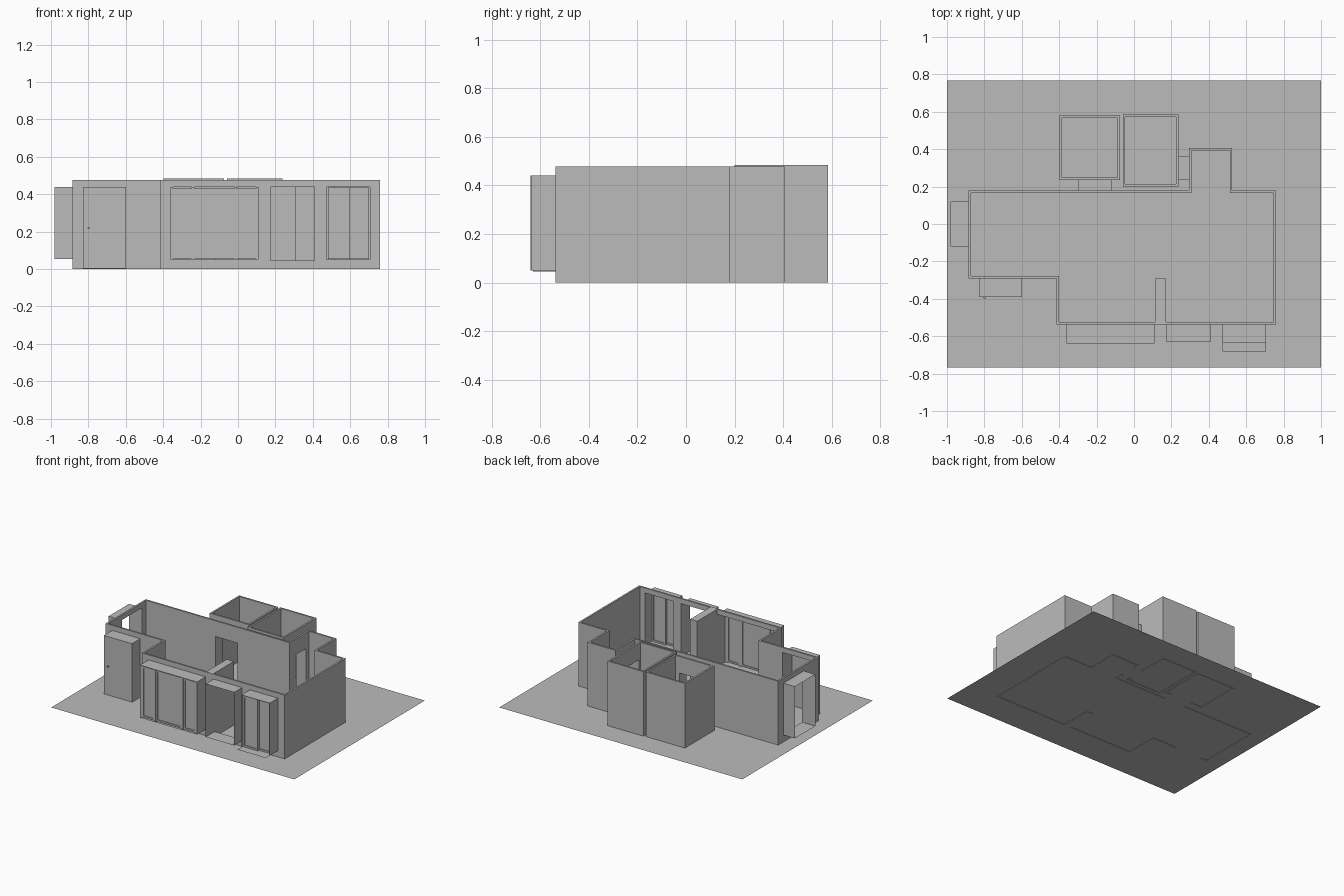
import bpy, bmesh
from mathutils import Vector

if "Cube" in bpy.data.objects:
    bpy.data.objects.remove(bpy.data.objects["Cube"])

grey = bpy.data.materials.new("plain_grey")
grey.diffuse_color = (0.5, 0.5, 0.5, 1)
grey.use_nodes = True
grey.node_tree.nodes["Principled BSDF"].inputs["Base Color"].default_value = grey.diffuse_color


def finish(bm, name):
    bmesh.ops.recalc_face_normals(bm, faces=bm.faces)
    me = bpy.data.meshes.new(name)
    bm.to_mesh(me)
    bm.free()
    me.materials.append(grey)
    ob = bpy.data.objects.new(name, me)
    bpy.context.collection.objects.link(ob)
    return ob


def add_box(bm, x0, x1, y0, y1, z0, z1):
    r = bmesh.ops.create_cube(bm, size=1)
    for v in r["verts"]:
        v.co = Vector(((x0 + x1) / 2 + v.co.x * (x1 - x0),
                       (y0 + y1) / 2 + v.co.y * (y1 - y0),
                       (z0 + z1) / 2 + v.co.z * (z1 - z0)))
    return r["verts"]


def boxes(name, *dims):
    bm = bmesh.new()
    for d in dims:
        add_box(bm, *d)
    return finish(bm, name)


def tube(name, x0, x1, y0, y1, z0, z1, axis):
    """Thin opening lining, open at both ends along the axis."""
    bm = bmesh.new()
    add_box(bm, x0, x1, y0, y1, z0, z1)
    bm.normal_update()
    ends = [f for f in bm.faces if abs(f.normal[axis]) > 0.9]
    bmesh.ops.delete(bm, geom=ends, context='FACES_ONLY')
    return finish(bm, name)


def room(name, pts, t, h, holes):
    """Hollow walls on a counter-clockwise right-angled outline, with openings cut."""
    n = len(pts)
    inner = []
    for i in range(n):
        p, a, b = Vector(pts[i]), Vector(pts[i - 1]), Vector(pts[(i + 1) % n])
        d1, d2 = (p - a).normalized(), (b - p).normalized()
        inner.append(p + t * (Vector((-d1.y, d1.x)) + Vector((-d2.y, d2.x))))
    bm = bmesh.new()
    vs = [[bm.verts.new((p[0], p[1], z)) for p in loop]
          for z in (0, h) for loop in (pts, inner)]
    ob, ib, ot, it = vs
    for i in range(n):
        j = (i + 1) % n
        for a, b in ((ob, ot), (ot, it), (it, ib), (ib, ob)):
            bm.faces.new((a[i], a[j], b[j], b[i]))
    wall = finish(bm, name)
    for d in holes:
        cutter = boxes("opening_cutter", d)
        m = wall.modifiers.new("opening", 'BOOLEAN')
        m.operation, m.solver, m.object = 'DIFFERENCE', 'EXACT', cutter
        dg = bpy.context.evaluated_depsgraph_get()
        me = bpy.data.meshes.new_from_object(wall.evaluated_get(dg))
        wall.modifiers.clear()
        wall.data = me
        bpy.data.objects.remove(cutter)
    return wall


def sash(name, x0, x1, z0, z1, y, w=0.012, d=0.012):
    """Glazed frame facing the front."""
    boxes(name + "_frame",
          (x0, x0 + w, y, y + d, z0, z1), (x1 - w, x1, y, y + d, z0, z1),
          (x0 + w, x1 - w, y, y + d, z0, z0 + w),
          (x0 + w, x1 - w, y, y + d, z1 - w, z1))
    plate(name + "_glass", x0 + w, x1 - w, z0 + w, z1 - w, y + d / 2)


def plate(name, x0, x1, z0, z1, y):
    bm = bmesh.new()
    bm.faces.new([bm.verts.new(c) for c in
                  ((x0, y, z0), (x1, y, z0), (x1, y, z1), (x0, y, z1))])
    return finish(bm, name)


def floor(name, x0, x1, y0, y1, z):
    bm = bmesh.new()
    bm.faces.new([bm.verts.new(c) for c in
                  ((x0, y0, z), (x1, y0, z), (x1, y1, z), (x0, y1, z))])
    return finish(bm, name)


T, H = 0.013, 0.477
# ground slab
floor("ground_floor", -1, 1, -0.767, 0.767, 0.003)

# main room walls with all openings
room("main_walls",
     [(-0.885, 0.18), (-0.885, -0.292), (-0.415, -0.292), (-0.415, -0.537),
      (0.76, -0.537), (0.76, 0.18), (0.525, 0.18), (0.525, 0.405),
      (0.295, 0.405), (0.295, 0.18)], T, H,
     [(-0.83, -0.60, -0.35, -0.25, -0.1, 0.44),
      (-0.36, 0.11, -0.6, -0.5, 0.05, 0.44),
      (0.175, 0.41, -0.6, -0.5, 0.045, 0.44),
      (0.473, 0.705, -0.6, -0.5, 0.05, 0.44),
      (-0.95, -0.84, -0.12, 0.12, 0.055, 0.44),
      (-0.30, -0.12, 0.14, 0.21, -0.1, 0.36),
      (0.27, 0.33, 0.235, 0.36, -0.1, 0.36)])
# two small back rooms
room("back_room_left", [(-0.397, 0.235), (-0.075, 0.235), (-0.075, 0.58), (-0.397, 0.58)],
     T, 0.483, [(-0.30, -0.12, 0.2, 0.27, -0.1, 0.36)])
room("back_room_right", [(-0.06, 0.2), (0.237, 0.2), (0.237, 0.585), (-0.06, 0.585)],
     T, 0.483, [(0.2, 0.26, 0.235, 0.36, -0.1, 0.36)])
# partition stub
boxes("partition_wall", (0.112, 0.17, -0.525, -0.292, 0, H))

# linings of doors, windows and passages
tube("entry_lining", -0.83, -0.60, -0.39, -0.292, 0.004, 0.44, 1)
tube("wide_window_lining", -0.36, 0.11, -0.64, -0.537, 0.05, 0.44, 1)
tube("middle_opening_lining", 0.175, 0.41, -0.63, -0.537, 0.045, 0.44, 1)
tube("balcony_door_lining", 0.473, 0.705, -0.635, -0.537, 0.05, 0.44, 1)
tube("side_window_lining", -0.98, -0.885, -0.12, 0.12, 0.055, 0.44, 0)
tube("left_room_passage", -0.30, -0.12, 0.18, 0.235, 0.004, 0.36, 1)
tube("right_room_passage", 0.237, 0.295, 0.235, 0.36, 0.004, 0.36, 0)

# entry door and handle
plate("entry_door", -0.83, -0.60, 0.004, 0.44, -0.387)
boxes("entry_handle", (-0.805, -0.79, -0.397, -0.387, 0.216, 0.222))

# wide window: outer frame bars and three sashes
boxes("wide_window_frame",
      (-0.36, -0.347, -0.635, -0.615, 0.05, 0.44), (0.095, 0.11, -0.635, -0.615, 0.05, 0.44),
      (-0.248, -0.233, -0.635, -0.615, 0.05, 0.44), (-0.02, -0.008, -0.635, -0.615, 0.05, 0.44))
for x0, x1 in ((-0.347, -0.248), (-0.233, -0.02), (-0.008, 0.095)):
    sash("wide_window_sash", x0, x1, 0.055, 0.432, -0.63)

# balcony door: two sliding leaves and sill
sash("balcony_leaf_left", 0.48, 0.60, 0.053, 0.435, -0.625)
sash("balcony_leaf_right", 0.588, 0.698, 0.053, 0.435, -0.612)
floor("balcony_sill", 0.473, 0.705, -0.683, -0.537, 0.051)
